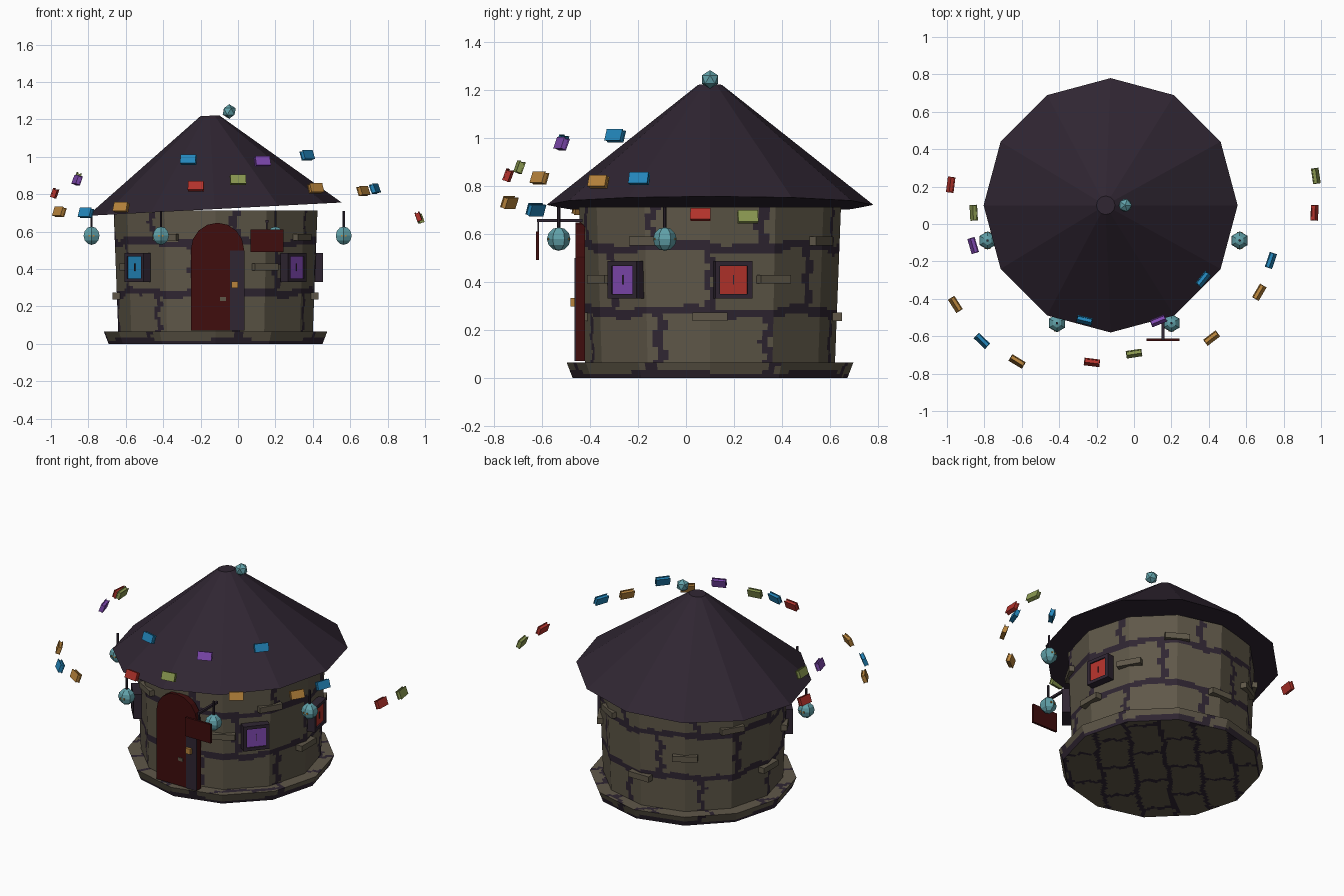
import bpy, bmesh, math
from math import sin, cos, pi, radians, floor
from mathutils import Matrix, Vector

if "Cube" in bpy.data.objects:
    bpy.data.objects.remove(bpy.data.objects["Cube"])

CX, CY = -0.12, 0.10      # axis of the tower
SIDES = 12


def material(name, r, g, b):
    m = bpy.data.materials.new(name)
    m.use_nodes = True
    m.diffuse_color = (r, g, b, 1)
    m.node_tree.nodes["Principled BSDF"].inputs["Base Color"].default_value = (r, g, b, 1)
    return m


STONE = material("olive stone", .115, .097, .066)
DARK = material("dark plum", .029, .019, .032)
WOOD = material("dark red wood", .05, .004, .004)
TEAL = material("teal glass", .12, .36, .40)
BLUE = material("blue", .017, .24, .50)
PURPLE = material("purple", .22, .068, .45)
RED = material("red", .45, .032, .024)
ORANGE = material("ochre", .48, .23, .045)
GREEN = material("moss green", .25, .31, .08)


def finish(name, bm, *mats):
    bmesh.ops.recalc_face_normals(bm, faces=bm.faces)
    me = bpy.data.meshes.new(name)
    bm.to_mesh(me)
    bm.free()
    for m in mats:
        me.materials.append(m)
    ob = bpy.data.objects.new(name, me)
    bpy.context.scene.collection.objects.link(ob)
    return ob


def boxes(name, mat, frame, parts):
    """One object made of boxes, each (centre, size) in the given frame."""
    bm = bmesh.new()
    for centre, size in parts:
        m = frame @ Matrix.Translation(centre) @ Matrix.Diagonal((*size, 1))
        bmesh.ops.create_cube(bm, size=1, matrix=m)
    return finish(name, bm, mat)


def cone(name, mat, r1, r2, depth, matrix, sides):
    bm = bmesh.new()
    bmesh.ops.create_cone(bm, cap_ends=True, segments=sides, radius1=r1,
                          radius2=r2, depth=depth, matrix=matrix)
    return finish(name, bm, mat)


def on_wall(degrees, r, z):
    """Frame on the wall: x along it, y outward, z up."""
    a = radians(degrees)
    return (Matrix.Translation((CX + r * cos(a), CY + r * sin(a), z))
            @ Matrix.Rotation(a - pi / 2, 4, 'Z'))


# Masonry: mortar follows wobbling courses and staggered joints
def is_mortar(p, flat):
    if flat:
        u, v = (p.x + p.y) / 0.45, (p.y - p.x) / 0.27
    else:
        a = math.atan2(p.y - CY, p.x - CX)
        u, v = a / (2 * pi) * 7, (p.z - 0.005) / 0.27
    v += 0.04 * sin(u * 5) + 0.02 * sin(u * 13)
    course = floor(v + 0.5)
    if abs(v - course) < 0.07:
        return True
    u += 0.53 * floor(v) + 0.47 + 0.03 * sin(v * 14)
    return abs(u - floor(u + 0.5)) < 0.042


def masonry(name, profile, step):
    """Twelve-sided shell from a (radius, height) profile, finely gridded."""
    rings = [profile[0]]
    for (r0, z0), (r1, z1) in zip(profile, profile[1:]):
        n = max(1, round(math.hypot(r1 - r0, z1 - z0) / step))
        rings += [(r0 + (r1 - r0) * i / n, z0 + (z1 - z0) * i / n) for i in range(1, n + 1)]
    bm = bmesh.new()
    cols, wedge = SIDES * 12, 2 * pi / SIDES
    grid = []
    for r, z in rings:
        row = []
        for i in range(cols):
            a = 2 * pi * i / cols
            rr = r * cos(wedge / 2) / cos(a % wedge - wedge / 2)
            row.append(bm.verts.new((CX + rr * cos(a), CY + rr * sin(a), z)))
        grid.append(row)
    for k, (low, high) in enumerate(zip(grid, grid[1:])):
        flat = abs(rings[k][1] - rings[k + 1][1]) < 1e-5
        for i in range(cols):
            j = (i + 1) % cols
            f = bm.faces.new((low[i], low[j], high[j], high[i]))
            f.material_index = int(is_mortar(f.calc_center_median(), flat))
    bm.faces.new(grid[0])
    bm.faces.new(grid[-1])
    return finish(name, bm, STONE, DARK)


masonry("stone_base", [(.01, 0), (.572, 0), (.597, .065), (.5, .065)], .016)
masonry("stone_wall", [(.52, .06), (.545, .712), (.5, .712)], .014)

# Stones standing proud of the wall
for i in range(SIDES):
    z = (.255, .41, .57)[i % 3]
    boxes("proud_stone", STONE, on_wall(30 * i, .53, z), [((0, 0, 0), (.145, .04, .036))])

# Roof, leaning a little
lean = Matrix.Translation((CX - .005, CY, .72)) @ Matrix.Rotation(radians(-3), 4, 'Y')
cone("roof", DARK, .68, .05, .5, lean @ Matrix.Translation((0, 0, .25)), SIDES)

# Crystal on top
bm = bmesh.new()
bmesh.ops.create_icosphere(bm, subdivisions=1, radius=.039,
                           matrix=Matrix.Translation((-.047, .1, 1.242)))
finish("crystal", bm, TEAL)

# Windows
for angle, glass in ((-40, PURPLE), (-140, BLUE), (10, RED)):
    frame = on_wall(angle, .545, .408)
    bars = [((s * .068, 0, 0), (.02, .05, .156)) for s in (-1, 1)]
    bars += [((0, 0, s * .068), (.156, .05, .02)) for s in (-1, 1)]
    boxes("window_frame", DARK, frame, bars)
    boxes("window_pane", glass, frame, [((0, 0, 0), (.12, .034, .12))])
    boxes("window_latch", DARK, frame, [((0, .018, 0), (.004, .006, .04))])

# Door with a round head; the hinge-side strip is dark
door = Matrix.Translation((-.11, -.44, 0))
boxes("door", WOOD, door, [((0, 0, .285), (.285, .04, .43))])
cone("door_arch", WOOD, .142, .142, .04,
     door @ Matrix.Translation((0, 0, .505)) @ Matrix.Rotation(pi / 2, 4, 'X'), 16)
boxes("door_strip", DARK, door, [((.106, -.021, .285), (.075, .006, .43))])
boxes("door_stone", STONE, door, [((.03, -.021, .24), (.03, .008, .02))])
boxes("door_knob", ORANGE, door, [((.093, -.03, .315), (.034, .022, .034))])

# Hanging sign
sign = Matrix.Translation((.155, 0, 0))
boxes("sign_bracket", DARK, sign, [((0, -.525, .655), (.014, .19, .014)),
                                   ((0, -.615, .63), (.008, .008, .06))])
boxes("sign_board", WOOD, sign, [((0, -.618, .55), (.178, .014, .12))])

# Lanterns
for x, y in ((-.783, -.088), (-.412, -.53), (.2, -.53), (.565, -.088)):
    bm = bmesh.new()
    bmesh.ops.create_uvsphere(bm, u_segments=6, v_segments=6, radius=.049,
                              matrix=Matrix.Translation((x, y, .578)))
    finish("lantern", bm, TEAL)
    cone("lantern_rod", DARK, .007, .007, .09, Matrix.Translation((x, y, .666)), 6)
    boxes("lantern_glow", ORANGE, Matrix.Translation((x, y, .578)),
          [((0, 0, 0), (.03, .09, .01))])

# Books floating around the roof, turned along the circle
books = [
    (RED, -.98, .21, .805), (GREEN, -.857, .06, .89), (PURPLE, -.86, -.115, .875),
    (ORANGE, -.955, -.43, .705), (BLUE, -.813, -.625, .70), (ORANGE, -.625, -.735, .73),
    (RED, -.225, -.74, .843), (GREEN, 0, -.693, .877), (ORANGE, .415, -.61, .832),
    (ORANGE, .67, -.365, .817), (BLUE, .732, -.195, .83), (RED, .965, .06, .68),
    (GREEN, .972, .257, .67), (BLUE, .37, -.295, 1.008), (PURPLE, .13, -.518, .975),
    (BLUE, -.265, -.515, .985)]
for mat, x, y, z in books:
    turn = math.atan2(y - CY, x - CX) - pi / 2
    frame = (Matrix.Translation((x, y, z)) @ Matrix.Rotation(turn, 4, 'Z')
             @ Matrix.Rotation(radians(20), 4, 'X'))
    covers = [((0, s * .01, 0), (.084, .005, .05)) for s in (-1, 1)]
    boxes("book", mat, frame, covers + [((0, 0, -.002), (.078, .017, .044))])
